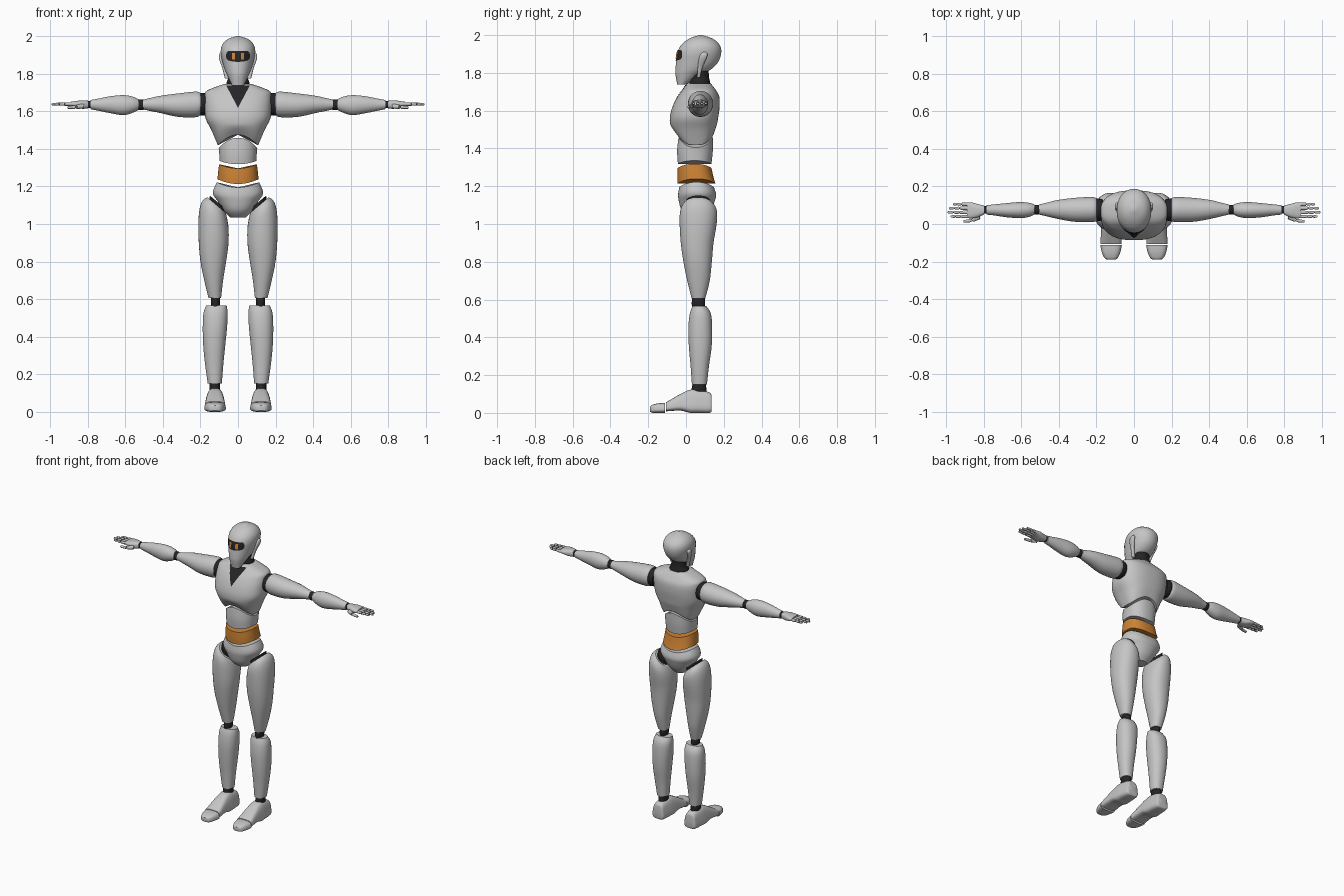
import bpy, bmesh, math
from mathutils import Vector
from mathutils.bvhtree import BVHTree


def material(name, rgb):
    m = bpy.data.materials.new(name)
    m.diffuse_color = (*rgb, 1)
    return m


GREY = material("light grey", (0.56, 0.56, 0.56))
DARK = material("dark rubber", (0.018, 0.018, 0.02))
ORANGE = material("orange", (0.62, 0.23, 0.035))


def finish(name, bm, mat, mirror=False, angle=40):
    bmesh.ops.recalc_face_normals(bm, faces=bm.faces)
    me = bpy.data.meshes.new(name)
    bm.to_mesh(me)
    bm.free()
    me.materials.append(mat)
    ob = bpy.data.objects.new(name, me)
    bpy.context.collection.objects.link(ob)
    bpy.ops.object.select_all(action='DESELECT')
    ob.select_set(True)
    bpy.context.view_layer.objects.active = ob
    bpy.ops.object.shade_smooth_by_angle(angle=math.radians(angle))
    if mirror:
        ob.modifiers.new("mirror", 'MIRROR').use_mirror_merge = False
    return ob


def smooth_rings(rings, k):
    """Catmull-Rom interpolation between cross-sections."""
    out = []
    for i in range(len(rings) - 1):
        p0, p1 = rings[max(i - 1, 0)], rings[i]
        p2, p3 = rings[i + 1], rings[min(i + 2, len(rings) - 1)]
        for s in range(k):
            t = s / k
            out.append([0.5 * (2 * b + (c - a) * t + (2 * a - 5 * b + 4 * c - d) * t * t
                               + (3 * b - a - 3 * c + d) * t ** 3)
                        for a, b, c, d in zip(p0, p1, p2, p3)])
    return out + [list(rings[-1])]


def loft(name, axis, rings, mat=GREY, mirror=False, n=32, k=4, e=2.0, warp=None):
    """Rings are (position, low a, high a, low b, high b) across the axis."""
    order = {'x': (2, 0, 1), 'y': (0, 2, 1), 'z': (0, 1, 2)}[axis]
    bm = bmesh.new()

    def vert(a, b, t):
        co = Vector([(a, b, t)[i] for i in order])
        if warp:
            co = Vector(warp(*co))
        return bm.verts.new(co)

    loops, mids = [], []
    for t, a0, a1, b0, b1 in smooth_rings(rings, k):
        ca, cb, ra, rb = (a0 + a1) / 2, (b0 + b1) / 2, (a1 - a0) / 2, (b1 - b0) / 2
        loop = []
        for i in range(n):
            q = 2 * math.pi * (i + 0.5) / n
            c, s = math.cos(q), math.sin(q)
            loop.append(vert(ca + ra * math.copysign(abs(c) ** (2 / e), c),
                             cb + rb * math.copysign(abs(s) ** (2 / e), s), t))
        loops.append(loop)
        mids.append((ca, cb, t))
    for l0, l1 in zip(loops, loops[1:]):
        for i in range(n):
            j = (i + 1) % n
            bm.faces.new((l0[i], l0[j], l1[j], l1[i]))
    for loop, mid in ((loops[0], mids[0]), (loops[-1], mids[-1])):
        c = vert(*mid)
        for i in range(n):
            bm.faces.new((loop[i], loop[(i + 1) % n], c))
    return finish(name, bm, mat, mirror)


def plate(name, target, shape, mat, lift, mirror=False, nu=16, nv=10):
    """Thin sheet laid on the front of a part; shape maps u,v in 0..1 to x,z."""
    tree = BVHTree.FromPolygons([v.co for v in target.data.vertices],
                                [p.vertices[:] for p in target.data.polygons])
    bm = bmesh.new()
    grid = []
    for j in range(nv + 1):
        row = []
        for i in range(nu + 1):
            x, z = shape(i / nu, j / nv)
            hit = tree.ray_cast(Vector((x, -1, z)), Vector((0, 1, 0)))[0]
            row.append(bm.verts.new((x, (hit.y if hit else 0.05) - lift, z)))
        grid.append(row)
    for r0, r1 in zip(grid, grid[1:]):
        for i in range(nu):
            bm.faces.new((r0[i], r0[i + 1], r1[i + 1], r1[i]))
    ob = finish(name, bm, mat, mirror)
    if sum(p.normal.y for p in ob.data.polygons) > 0:
        ob.data.flip_normals()
    return ob


def tube(name, p0, p1, r0, r1, mat=GREY):
    p0, p1 = Vector(p0), Vector(p1)
    d = p1 - p0
    bm = bmesh.new()
    bmesh.ops.create_cone(bm, cap_ends=True, segments=10, radius1=r0, radius2=r1, depth=d.length)
    bmesh.ops.bevel(bm, geom=[ed for ed in bm.edges if len({round(v.co.z, 4) for v in ed.verts}) == 1],
                    offset=min(r0, r1) * 0.35, segments=2, affect='EDGES')
    rot = d.to_track_quat('Z', 'Y').to_matrix().to_4x4()
    bmesh.ops.transform(bm, matrix=rot, verts=bm.verts)
    bmesh.ops.translate(bm, vec=(p0 + p1) / 2, verts=bm.verts)
    return finish(name, bm, mat, True)


def clamp(v):
    return min(1, max(0, v))


def arch(x, w=0.105):
    return max(0, 1 - (x / w) ** 2)


# Head with visor, eyes and ear pieces
head = loft("head", 'z', [
    (1.738, -.032, .032, -.046, 0), (1.79, -.056, .056, -.056, .08), (1.82, -.07, .07, -.056, .135),
    (1.86, -.082, .082, -.052, .172), (1.91, -.092, .092, -.045, .187), (1.95, -.086, .086, -.024, .177),
    (1.982, -.058, .058, .018, .14), (2.0, -.008, .008, .068, .085)], n=48, e=2.1)
plate("visor", head, lambda u, v: ((2 * u - 1) * (.063 - .01 * abs(2 * v - 1) ** 3),
                                   1.863 + .057 * v + .008 * (2 * u - 1) ** 2 * (1 - v)), DARK, .003)
plate("eye", head, lambda u, v: (.015 + .018 * u, 1.875 + .035 * v), ORANGE, .006, True, 4, 4)
loft("ear_piece", 'z', [(1.775, .05, .07, .058, .075), (1.83, .066, .084, .062, .088),
                        (1.875, .08, .1, .068, .108), (1.9, .082, .102, .078, .114),
                        (1.91, .086, .094, .09, .105)], mirror=True, n=16, e=2.5)

# Neck and chest with collar inset
loft("neck", 'z', [(1.70, -.068, .068, .02, .135), (1.75, -.062, .062, .018, .128),
                   (1.78, -.052, .052, .022, .122), (1.84, -.052, .052, .03, .118)], DARK)
chest = loft("chest", 'z', [
    (1.42, -.108, .108, -.045, .146), (1.50, -.142, .142, -.078, .16), (1.56, -.172, .172, -.086, .17),
    (1.62, -.178, .178, -.072, .178), (1.675, -.178, .178, -.045, .176), (1.71, -.165, .165, -.018, .158),
    (1.745, -.075, .075, .005, .13)], n=56, k=5, e=2.5,
    warp=lambda x, y, z: (x, y, z + .055 * clamp((1.53 - z) / .11) * arch(x)))
plate("collar_inset", chest, lambda u, v: ((2 * u - 1) * .062 * (.01 + v), 1.62 + .117 * v), DARK, .003)

# Waist segments
loft("upper_waist", 'z', [(1.338, -.098, .098, -.043, .135), (1.37, -.1, .1, -.047, .142),
                          (1.403, -.103, .103, -.04, .143)], n=48, e=2.3,
     warp=lambda x, y, z: (x, y, z + arch(x) * (-.02 + .076 * clamp((z - 1.338) / .065))))
loft("waist_band", 'z', [(1.237, -.11, .11, -.045, .156), (1.275, -.106, .106, -.046, .145),
                         (1.32, -.101, .101, -.044, .135)], ORANGE, n=48, e=2.3,
     warp=lambda x, y, z: (x, y, z - .024 * arch(x)))

# Pelvis
loft("pelvis", 'z', [
    (1.222, -.113, .113, -.036, .148), (1.165, -.134, .134, -.042, .16), (1.12, -.108, .108, -.038, .152),
    (1.07, -.076, .076, -.022, .13), (1.035, -.042, .042, .015, .1)], n=48, e=2.2,
    warp=lambda x, y, z: (x, y, z - .027 * arch(x, .113) * clamp((z - 1.13) / .09)))

# Legs: the thigh top and hip joint slope down toward the inside


def slope(x, y, z):
    return x, y, z + .85 * (x - .113) * clamp((z - .93) / .16)


loft("hip_joint", 'z', [(1.07, .07, .155, 0, .13), (1.12, .07, .15, 0, .13)], DARK, True, k=1, warp=slope)
loft("thigh", 'z', [
    (1.10, .064, .162, -.012, .14), (1.06, .056, .194, -.03, .163), (1.0, .05, .21, -.034, .163),
    (.9, .05, .209, -.028, .146), (.8, .063, .2, -.014, .137), (.7, .079, .18, .006, .126),
    (.605, .09, .157, .03, .102)], mirror=True, e=2.2, warp=slope)
loft("knee_joint", 'z', [(.545, .095, .145, .035, .105), (.56, .098, .142, .032, .1), (.585, .095, .145, .03, .102),
                         (.615, .098, .142, .035, .098)], DARK, True)
loft("shin", 'z', [
    (.565, .06, .17, .034, .108), (.525, .055, .184, .02, .132), (.45, .058, .188, .012, .139),
    (.35, .068, .185, .015, .136), (.25, .078, .175, .024, .122), (.15, .086, .161, .031, .111)],
    mirror=True, e=2.2)
loft("ankle_joint", 'z', [(.1, .095, .15, .025, .11), (.13, .095, .152, .03, .108), (.165, .097, .15, .037, .103)],
     DARK, True)


def narrow(x, y, z):
    return .122 + (x - .122) * (1 - 3.2 * z), y, z


loft("foot", 'y', [
    (.136, .08, .164, .012, .085), (.125, .072, .172, 0, .108), (.06, .062, .182, 0, .124),
    (.02, .06, .184, 0, .122), (-.03, .06, .184, .012, .1), (-.107, .06, .184, .008, .055)],
    mirror=True, e=3.4, warp=narrow)
loft("toe_cap", 'y', [
    (-.111, .06, .184, 0, .053), (-.15, .069, .175, 0, .05), (-.18, .084, .16, .001, .042),
    (-.19, .1, .144, .006, .034)], mirror=True, e=3, warp=narrow)

# Arms
loft("shoulder_joint", 'x', [(.165, .02, .13, 1.58, 1.695), (.19, .016, .136, 1.577, 1.698),
                             (.215, .022, .13, 1.58, 1.695)], DARK, True)
loft("upper_arm", 'x', [
    (.2, .015, .137, 1.58, 1.697), (.225, .01, .144, 1.568, 1.705), (.32, .012, .139, 1.57, 1.695),
    (.41, .028, .127, 1.59, 1.683), (.47, .042, .112, 1.602, 1.67), (.505, .05, .104, 1.61, 1.662)], mirror=True)
loft("elbow_joint", 'x', [(.495, .052, .1, 1.61, 1.66), (.515, .05, .102, 1.606, 1.664),
                          (.54, .052, .1, 1.61, 1.66)], DARK, True)
loft("forearm", 'x', [
    (.53, .05, .104, 1.607, 1.664), (.56, .037, .113, 1.592, 1.678), (.61, .031, .117, 1.579, 1.686),
    (.68, .036, .111, 1.59, 1.68), (.74, .045, .105, 1.602, 1.668), (.785, .05, .1, 1.611, 1.66)], mirror=True)
loft("wrist_joint", 'x', [(.775, .055, .095, 1.617, 1.655), (.81, .055, .095, 1.617, 1.655)], DARK, True, n=20, k=1)

# Hands: palm, jointed fingers and thumb
loft("palm", 'x', [(.798, .05, .098, 1.615, 1.657), (.83, .036, .106, 1.613, 1.658),
                   (.86, .03, .114, 1.62, 1.655), (.888, .031, .114, 1.626, 1.651)], mirror=True, n=20, e=2.8)
for name, y, length in (("index", .04, .09), ("middle", .062, .106), ("ring", .084, .099), ("little", .105, .078)):
    x0 = .886
    tube(name + "_finger_core", (x0 - .006, y, 1.638), (x0 + length * .9, y, 1.638), .0055, .004, DARK)
    for i, (a, b) in enumerate(((0, .4), (.43, .71), (.74, 1))):
        tube(f"{name}_finger_{i + 1}", (x0 + a * length, y, 1.638), (x0 + b * length, y, 1.638),
             .0095 - .001 * i, .0085 - .001 * i)
tube("thumb_base", (.822, .038, 1.628), (.862, .02, 1.622), .013, .011)
tube("thumb_tip", (.865, .019, 1.622), (.908, .013, 1.62), .0095, .007)
